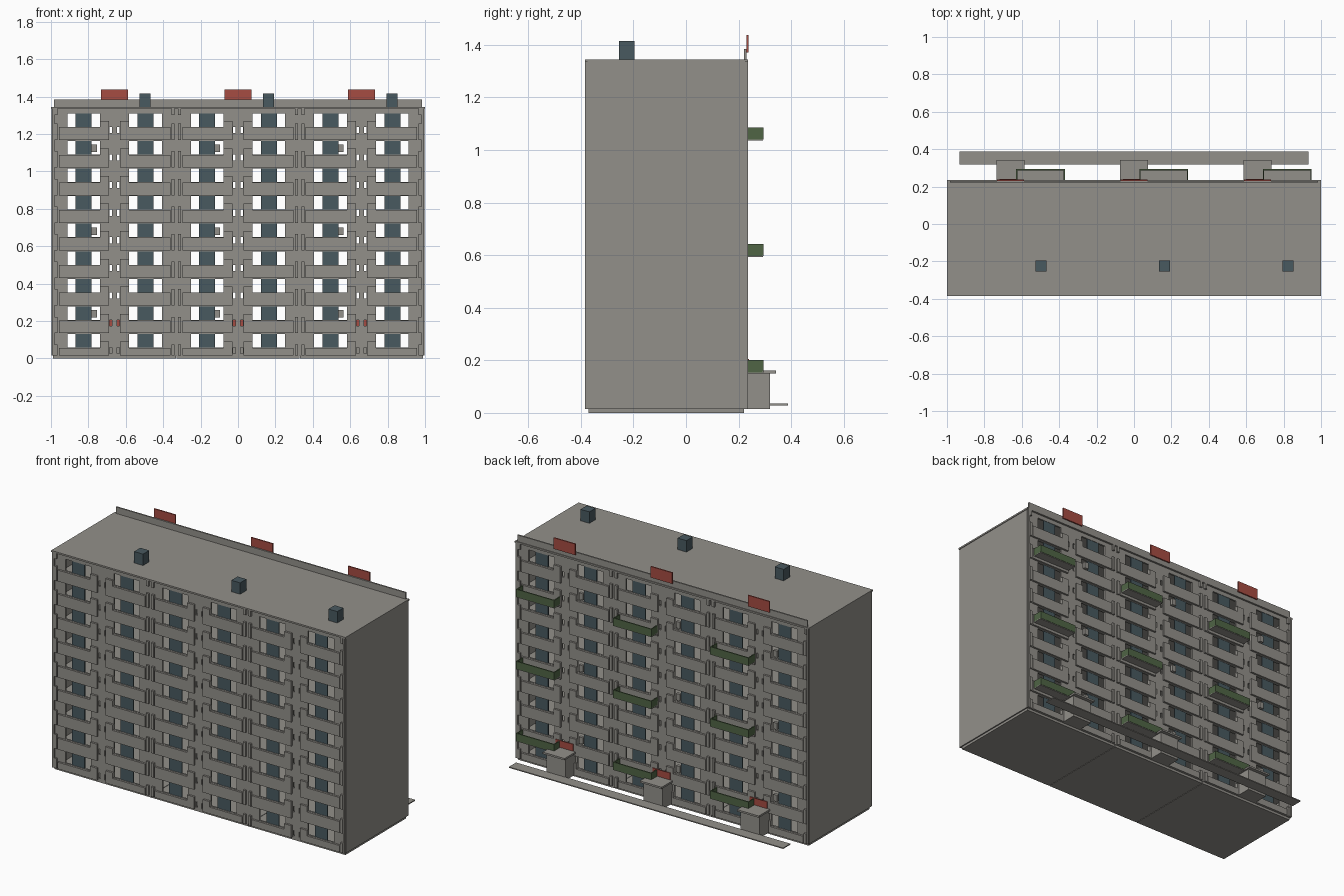
import bpy, bmesh
from mathutils import Matrix, Vector

if "Cube" in bpy.data.objects:
    bpy.data.objects.remove(bpy.data.objects["Cube"])


def material(name, rgb):
    m = bpy.data.materials.new(name)
    m.diffuse_color = (*rgb, 1)
    m.use_nodes = True
    m.node_tree.nodes["Principled BSDF"].inputs["Base Color"].default_value = m.diffuse_color
    return m


GREY = material("concrete grey", (0.29, 0.28, 0.255))
GLASS = material("dark slate glass", (0.066, 0.100, 0.115))
RED = material("brick red", (0.38, 0.072, 0.055))
GREEN = material("balcony green", (0.080, 0.130, 0.060))


def build(name, boxes, mat):
    """One object from boxes given as (x0, x1, y0, y1, z0, z1)."""
    bm = bmesh.new()
    for x0, x1, y0, y1, z0, z1 in boxes:
        size = Vector((x1 - x0, y1 - y0, z1 - z0, 1))
        mid = Vector((x0 + x1, y0 + y1, z0 + z1)) / 2
        bmesh.ops.create_cube(bm, size=1,
                              matrix=Matrix.Translation(mid) @ Matrix.Diagonal(size))
    mesh = bpy.data.meshes.new(name)
    bm.to_mesh(mesh)
    bm.free()
    mesh.materials.append(mat)
    ob = bpy.data.objects.new(name, mesh)
    bpy.context.collection.objects.link(ob)
    return ob


SECTIONS = (-0.66, 0.0, 0.66)
FLOORS, PITCH, BASE = 9, 0.1475, 0.015
SILL, HEAD = 0.043, 0.115          # window opening, relative to floor level
TOP = 1.335


def facade(name, wall, raised, pane):
    """Panel wall with open windows, raised bands and fins; each y is a (min, max)."""
    walls, reliefs, panes = [], [], []
    for c in SECTIONS:
        for k in range(FLOORS):
            z = BASE + k * PITCH
            low = BASE if k == 0 else z - PITCH + HEAD
            # spandrel with two narrow slots at the section centre
            walls.append((c - 0.33, c + 0.33, *wall, low, z + 0.01))
            for a, b in ((-0.33, -0.026), (-0.014, 0.014), (0.026, 0.33)):
                walls.append((c + a, c + b, *wall, z + 0.01, z + SILL))
            # piers between window openings
            for a, b in ((-0.33, -0.2525), (-0.0775, 0.0775), (0.2525, 0.33)):
                walls.append((c + a, c + b, *wall, z + SILL, z + HEAD))
            for s in (-1, 1):
                def span(a, b):
                    return min(c + s * a, c + s * b), max(c + s * a, c + s * b)
                b0 = max(BASE, z - 0.028)
                # parapet band, stepped pier and edge fin
                reliefs.append((*span(0.03, 0.298), *raised, b0, z + 0.041))
                reliefs.append((*span(0.03, 0.0775), *raised, z + 0.041, z + 0.075))
                reliefs.append((*span(0.304, 0.320), *raised, b0, z + 0.060))
                # glass in the middle of the opening
                panes.append((*span(0.122, 0.208), *pane, z + SILL, z + HEAD))
        # strip under the roof
        walls.append((c - 0.33, c + 0.33, *wall, BASE + 8 * PITCH + HEAD, TOP))
        for s in (-1, 1):
            m = c + s * 0.313
            reliefs.append((m - 0.008, m + 0.008, *raised, TOP - 0.035, TOP))
    # corner trims
    for s in (-1, 1):
        reliefs.append((s * 0.988 - 0.006, s * 0.988 + 0.006, *raised, BASE, TOP))
    build(name + "_wall", walls, GREY)
    build(name + "_bands_and_fins", reliefs, GREY)
    build(name + "_windows", panes, GLASS)


facade("front", (-0.373, -0.363), (-0.385, -0.373), (-0.371, -0.364))
facade("back", (0.212, 0.223), (0.223, 0.235), (0.214, 0.221))

# end walls, plinth, floor slabs, roof
build("end_walls", [(s * 0.99 - 0.006, s * 0.99 + 0.006, -0.375, 0.225, BASE, TOP)
                    for s in (-1, 1)], GREY)
build("plinth", [(c - 0.3285, c + 0.3285, -0.37, 0.22, 0, BASE) for c in SECTIONS], GREY)
build("floor_slabs", [(-0.985, 0.985, -0.364, 0.213, BASE + k * PITCH - 0.008, BASE + k * PITCH)
                      for k in range(1, FLOORS)], GREY)
build("roof_slab", [(-1, 1, -0.385, 0.235, TOP, 1.345)], GREY)
build("roof_parapet", [(-0.985, 0.985, 0.221, 0.230, 1.345, 1.385)], GREY)

# rooftop vents and signs
build("roof_vents", [(c + 0.133, c + 0.193, -0.255, -0.195, 1.345, 1.415) for c in SECTIONS], GLASS)
build("roof_signs", [(c - 0.073, c + 0.073, 0.230, 0.238, 1.37, 1.438) for c in SECTIONS], RED)

# balconies on every third floor of the back
slabs, rails, boxes = [], [], []
for c in SECTIONS:
    for k in (1, 4, 7):
        z = BASE + k * PITCH - 0.012
        x0, x1 = c + 0.03, c + 0.29
        slabs.append((x0, x1, 0.223, 0.292, z, z + 0.006))
        rails.append((x0, x1, 0.287, 0.294, z + 0.004, z + 0.05))
        rails += [(x, x + 0.006, 0.230, 0.290, z + 0.004, z + 0.05) for x in (x0, x1 - 0.006)]
        boxes.append((c - 0.122, c - 0.095, 0.214, 0.232, z + 0.068, z + 0.108))
build("balcony_slabs", slabs, GREY)
build("balcony_rails", rails, GREEN)
build("back_vent_boxes", boxes, GREY)

# entrances with canopies and signs, and the path
build("entrance_blocks", [(c - 0.065, c + 0.065, 0.22, 0.32, BASE, 0.15) for c in SECTIONS], GREY)
build("entrance_canopies", [(c - 0.074, c + 0.074, 0.22, 0.342, 0.15, 0.161) for c in SECTIONS], GREY)
build("entrance_signs", [(c - 0.06, c + 0.06, 0.235, 0.240, 0.163, 0.205) for c in SECTIONS], RED)
build("path", [(-0.932, 0.932, 0.318, 0.388, 0.029, 0.035)], GREY)
